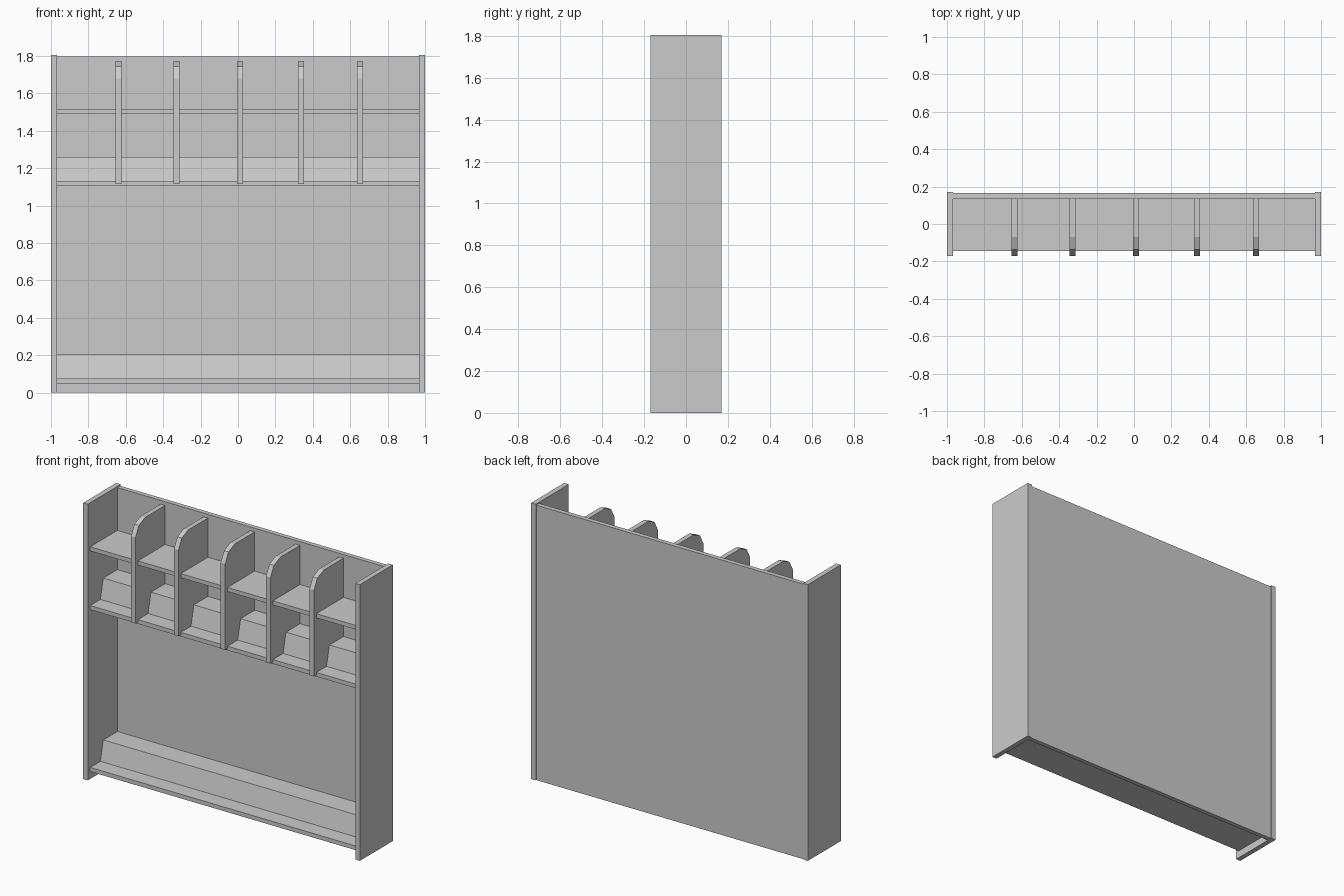
import bpy

if "Cube" in bpy.data.objects:
    bpy.data.objects.remove(bpy.data.objects["Cube"])


def extrude_x(name, profile, x0, x1):
    """Extrude a (y, z) profile along x between x0 and x1."""
    n = len(profile)
    verts = [(x, y, z) for x in (x0, x1) for y, z in profile]
    faces = [tuple(range(n))[::-1], tuple(range(n, 2 * n))]
    faces += [(i, (i + 1) % n, n + (i + 1) % n, n + i) for i in range(n)]
    mesh = bpy.data.meshes.new(name)
    mesh.from_pydata(verts, [], faces)
    # profiles run counter-clockwise seen from +x, so normals face outward
    obj = bpy.data.objects.new(name, mesh)
    bpy.context.collection.objects.link(obj)
    return obj


def rect(y0, y1, z0, z1):
    return [(y0, z0), (y1, z0), (y1, z1), (y0, z1)]


INNER = 0.967      # inside face of the side panels
BACK = 0.135       # front face of the back panel

# Side panels
extrude_x("side_panel_left", rect(-0.17, 0.17, 0, 1.805), -1, -INNER)
extrude_x("side_panel_right", rect(-0.17, 0.17, 0, 1.805), INNER, 1)

# Back panel
extrude_x("back_panel", rect(BACK, 0.165, 0, 1.797), -INNER, INNER)

# Shelves
for name, z in (("bottom", 0.048), ("middle", 1.106), ("top", 1.49)):
    extrude_x(name + "_shelf", rect(-0.145, BACK, z, z + 0.027), -INNER, INNER)

# Raised steps with a sloping front, on the two lower shelves
for name, z in (("bottom", 0.075), ("middle", 1.133)):
    step = [(-0.04, z), (BACK, z), (BACK, z + 0.128), (-0.01, z + 0.128)]
    extrude_x(name + "_display_step", step, -INNER, INNER)

# Dividers with a faceted rounded front corner
divider = [(-0.17, 1.117), (BACK, 1.117), (BACK, 1.773),
           (-0.07, 1.773), (-0.135, 1.745), (-0.17, 1.68)]
for i, x in enumerate((-0.638, -0.328, 0.01, 0.338, 0.652)):
    extrude_x(f"divider_{i + 1}", divider, x - 0.016, x + 0.016)
